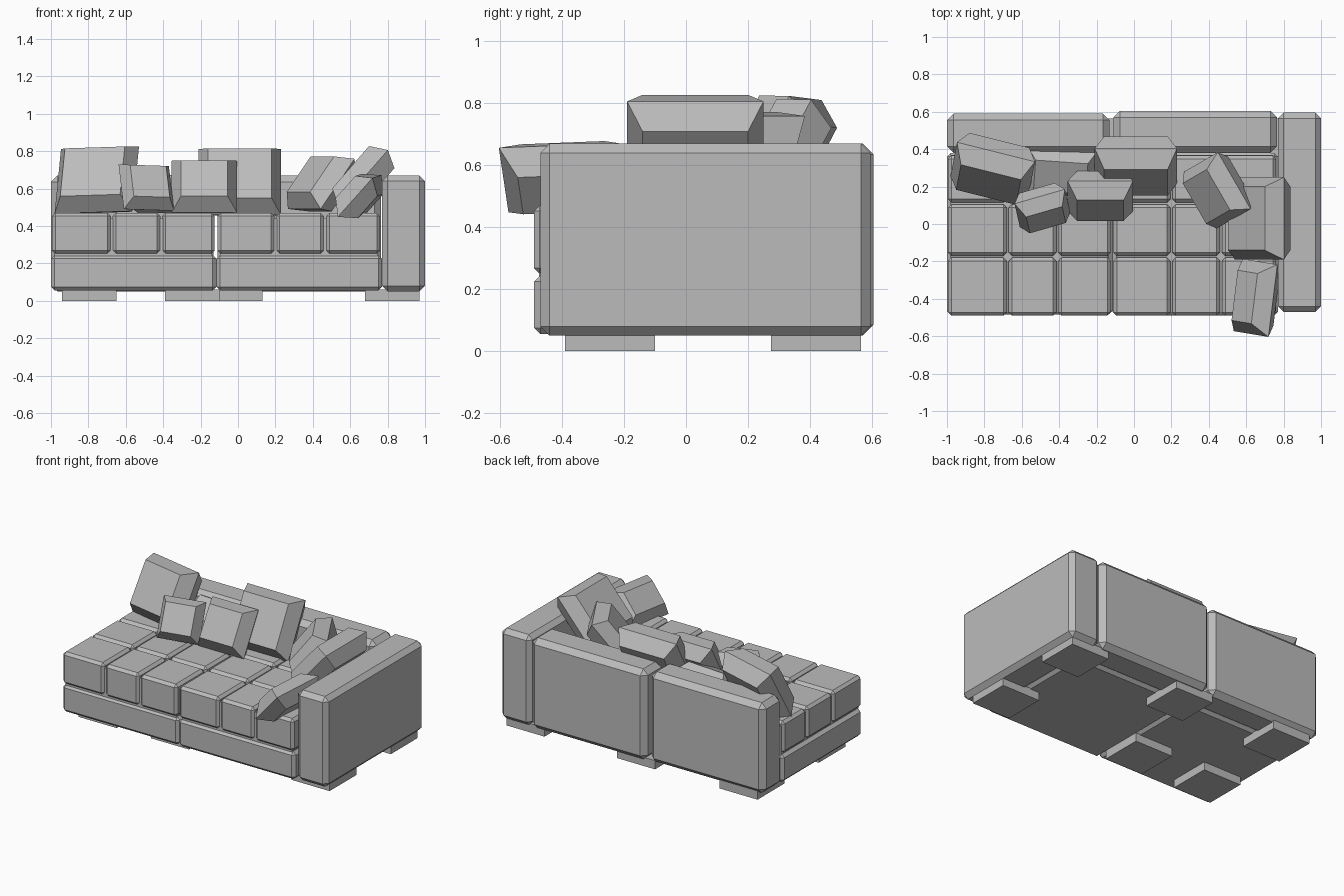
import bpy, bmesh
from math import radians
from mathutils import Matrix, Vector

cube = bpy.data.objects.get("Cube")
if cube:
    bpy.data.objects.remove(cube)

fabric = bpy.data.materials.new("grey fabric")
fabric.use_nodes = True
grey = (0.5, 0.5, 0.5, 1)
fabric.diffuse_color = grey
fabric.node_tree.nodes["Principled BSDF"].inputs["Base Color"].default_value = grey


def finish(name, bm):
    bmesh.ops.recalc_face_normals(bm, faces=bm.faces)
    mesh = bpy.data.meshes.new(name)
    bm.to_mesh(mesh)
    bm.free()
    mesh.materials.append(fabric)
    obj = bpy.data.objects.new(name, mesh)
    bpy.context.collection.objects.link(obj)
    return obj


def box(name, x, y, z, chamfer=0):
    """Box from x, y and z ranges, with an optional flat chamfer."""
    bm = bmesh.new()
    bmesh.ops.create_cube(bm, size=1)
    for v in bm.verts:
        v.co = [r[0] + (c + 0.5) * (r[1] - r[0]) for c, r in zip(v.co, (x, y, z))]
    obj = finish(name, bm)
    if chamfer:
        mod = obj.modifiers.new("chamfer", "BEVEL")
        mod.width = chamfer
        mod.segments = 1
    return obj


def pillow(name, centre, w, h, half, yaw, tilt, roll=0, inset=0.05):
    """Seam rectangle with a smaller panel in front and behind."""
    bm = bmesh.new()
    rings = []
    for depth, cut in ((-half, inset), (0, 0), (half, inset)):
        a, b = w / 2 - cut, h / 2 - cut
        rings.append([bm.verts.new((sx * a, depth, sz * b))
                      for sx, sz in ((-1, -1), (1, -1), (1, 1), (-1, 1))])
    bm.faces.new(rings[0])
    bm.faces.new(rings[2])
    for r, s in zip(rings, rings[1:]):
        for i in range(4):
            j = (i + 1) % 4
            bm.faces.new((r[i], r[j], s[j], s[i]))
    turn = (Matrix.Rotation(radians(yaw), 4, "Z")
            @ Matrix.Rotation(radians(-tilt), 4, "X")
            @ Matrix.Rotation(radians(roll), 4, "Y"))
    bm.transform(Matrix.Translation(Vector(centre)) @ turn)
    return finish(name, bm)


# Frame: arm on the left, two back sections, two base sections
body = (0.05, 0.67)
box("arm", (0.77, 1.0), (-0.47, 0.595), body, 0.03)
box("back_right", (-1.0, -0.13), (0.38, 0.59), body, 0.035)
box("back_left", (-0.11, 0.765), (0.38, 0.605), body, 0.035)
box("base_right", (-1.0, -0.115), (-0.485, 0.38), (0.055, 0.245), 0.02)
box("base_left", (-0.115, 0.77), (-0.49, 0.38), (0.055, 0.245), 0.02)

# Tufted seats: a core with three by three padded tiles
rows = (-0.495, -0.175, 0.11, 0.37)
gap = 0.005
for side, cols in (("right", (-1.0, -0.675, -0.41, -0.12)),
                   ("left", (-0.115, 0.2, 0.465, 0.765))):
    box("seat_core_" + side, (cols[0] + 0.02, cols[-1] - 0.02),
        (rows[0] + 0.02, rows[-1]), (0.24, 0.44))
    for i in range(3):
        for j in range(3):
            box(f"seat_tile_{side}_{i}_{j}",
                (cols[i] + gap, cols[i + 1] - gap),
                (rows[j] + gap, rows[j + 1] - gap), (0.25, 0.47), 0.018)

# Block feet
for name, y, xs in (("front", -0.39, (-0.94, -0.39, 0.68)),
                    ("rear", 0.275, (-0.94, -0.16, 0.68))):
    for i, x in enumerate(xs):
        box(f"foot_{name}_{i}", (x, x + 0.29), (y, y + 0.29), (0, 0.06))

# Pillows along the back
pillow("pillow_corner", (-0.755, 0.295, 0.645), 0.43, 0.39, 0.10, -15, 28, -2)
pillow("pillow_small", (-0.49, 0.085, 0.605), 0.28, 0.27, 0.075, 17, 28, 2, 0.04)
pillow("pillow_middle", (-0.18, 0.15, 0.61), 0.35, 0.32, 0.09, 0, 30)
pillow("pillow_large", (0.01, 0.31, 0.635), 0.44, 0.40, 0.10, 0, 28)
pillow("pillow_reclined", (-0.39, 0.28, 0.57), 0.38, 0.28, 0.07, -4, 65)

# Pillows by the arm
pillow("pillow_angled", (0.445, 0.18, 0.625), 0.35, 0.34, 0.085, -60, 38)
pillow("pillow_arm", (0.67, 0.03, 0.655), 0.44, 0.40, 0.09, -90, 41)
pillow("pillow_front", (0.65, -0.395, 0.56), 0.39, 0.28, 0.08, -95, 42, 3, 0.06)
